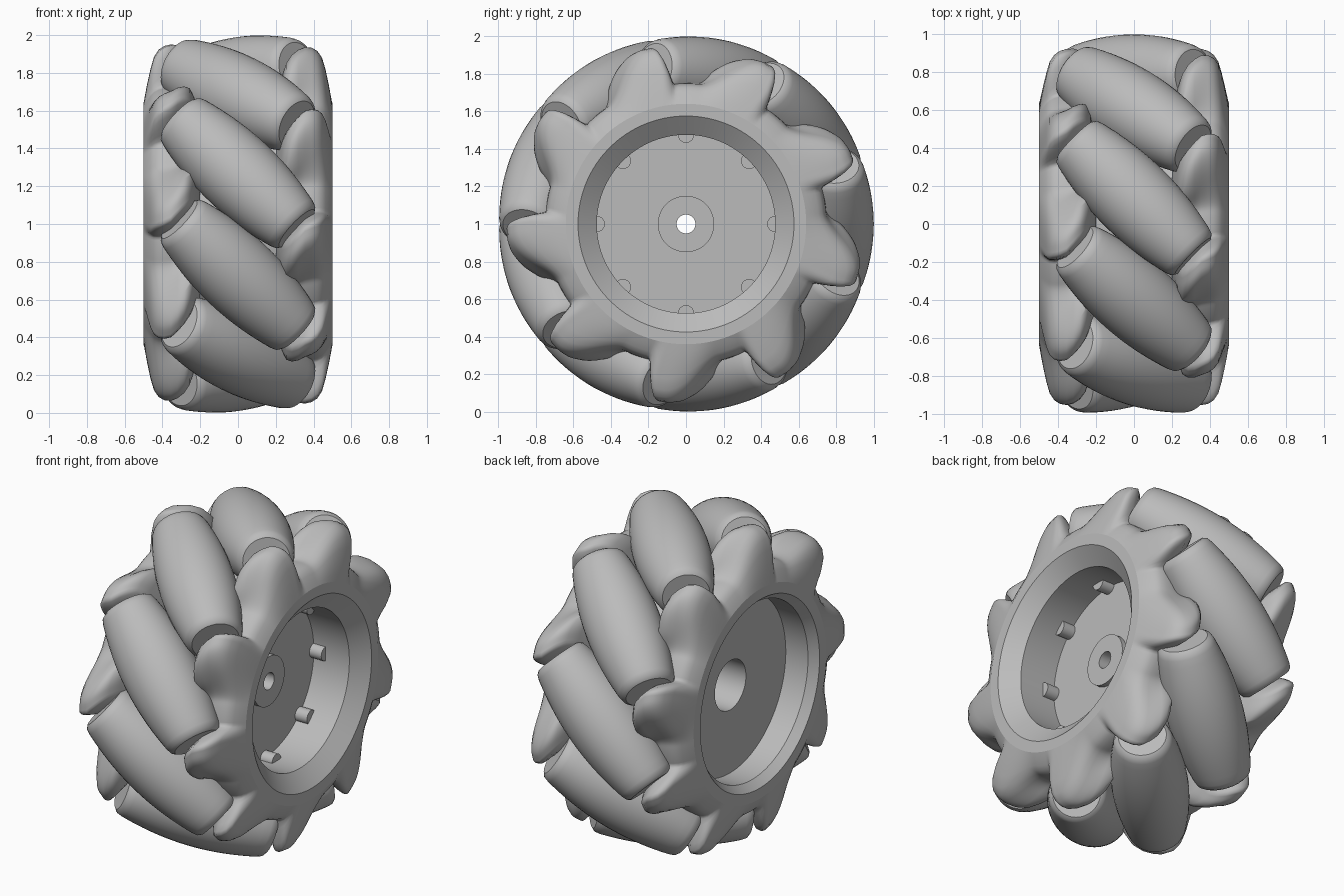
import bpy, bmesh, math
from mathutils import Matrix, Vector

if "Cube" in bpy.data.objects:
    bpy.data.objects.remove(bpy.data.objects["Cube"])

COUNT = 9          # rollers around the wheel
PITCH = 360 / COUNT
AXLE = 0.787       # distance of roller centres from the wheel axis
STEPS = 360        # divisions around the wheel
CENTRE = Vector((0, 0, 1))

grey = bpy.data.materials.new("plain_grey")
grey.use_nodes = True
grey.diffuse_color = (0.5, 0.5, 0.5, 1)
grey.node_tree.nodes["Principled BSDF"].inputs["Base Color"].default_value = (0.5, 0.5, 0.5, 1)


def finish(name, bm, angle=35):
    bmesh.ops.recalc_face_normals(bm, faces=bm.faces)
    mesh = bpy.data.meshes.new(name)
    bm.to_mesh(mesh)
    bm.free()
    mesh.materials.append(grey)
    obj = bpy.data.objects.new(name, mesh)
    bpy.context.collection.objects.link(obj)
    bpy.ops.object.select_all(action="DESELECT")
    obj.select_set(True)
    bpy.context.view_layer.objects.active = obj
    bpy.ops.object.shade_smooth_by_angle(angle=math.radians(angle))
    return obj


def ring_surface(bm, rings):
    """Skin a closed loop of closed sections."""
    loops = [[bm.verts.new(p) for p in ring] for ring in rings]
    for a, b in zip(loops, loops[1:] + loops[:1]):
        for j in range(len(a)):
            k = (j + 1) % len(a)
            bm.faces.new((a[j], a[k], b[k], b[j]))


def polar(x, r, angle):
    return CENTRE + Vector((x, r * math.cos(angle), r * math.sin(angle)))


def smooth(t):
    t = min(max(t, 0), 1)
    return t * t * (3 - 2 * t)


# Hub: one turned section with rim, web, boss and bore
hub_section = [(.21, .05), (.21, .15), (.18, .15), (.18, .475), (.42, .475), (.5, .575),
               (.5, .64), (.2, .62), (-.2, .62), (-.5, .64), (-.5, .575), (-.45, .535),
               (-.3, .535), (-.3, .15), (.05, .15), (.05, .05)]
bm = bmesh.new()
ring_surface(bm, [[polar(x, r, math.tau * i / STEPS) for x, r in hub_section]
                  for i in range(STEPS)])
finish("hub", bm)

# Lobed flanges: the section grows and shrinks around the wheel to hold the roller ends
flange_section = [(0, .5), (.15, .492), (.35, .48), (.6, .463), (.8, .445), (.92, .42),
                  (.98, .39), (1, .355), (.98, .32), (.92, .285), (.8, .255), (.55, .23), (0, .2)]


def lobe_height(degrees):
    u = (degrees - 15) % PITCH
    return .75 + .205 * smooth(u / 6) * (1 - smooth((u - 9) / 21))


def flange(name, side):
    bm = bmesh.new()
    rings = []
    for i in range(STEPS):
        degrees = 360 * i / STEPS
        top = lobe_height(degrees)
        ring = []
        for f, x in flange_section:
            r = .64 + (top - .64) * f
            # lean the inner part of the lobe along the roller's end face
            slope = 1.1 if x < .36 else .35
            lean = (.36 - x) * slope * smooth((r - .64) / .2)
            ring.append(polar(side * x, r, side * (math.radians(degrees) + lean)))
        rings.append(ring)
    ring_surface(bm, rings)
    return finish(name, bm, 50)


flange("left_flange", 1)
flange("right_flange", -1)

# Rollers: barrels whose profile follows the outer circle of the wheel
HALF = .44
stations = [-HALF + 2 * HALF * i / 20 for i in range(21)]
barrel = [(s, 1 - math.sqrt(AXLE ** 2 + s * s / 2)) for s in stations]
end_r = barrel[0][1]
barrel[0] = (-HALF + .015, end_r)
barrel[-1] = (HALF - .015, end_r)
barrel = [(-HALF, end_r - .02)] + barrel + [(HALF, end_r - .02)]

for n in range(COUNT):
    a = math.radians(n * PITCH)
    radial = Vector((0, math.cos(a), math.sin(a)))
    tangent = Vector((0, -math.sin(a), math.cos(a)))
    along = (Vector((1, 0, 0)) + tangent).normalized()
    across = radial.cross(along)
    middle = CENTRE + radial * AXLE
    bm = bmesh.new()
    loops = []
    for s, r in barrel:
        loops.append([bm.verts.new(middle + along * s
                                   + radial * (r * math.cos(math.tau * k / 40))
                                   + across * (r * math.sin(math.tau * k / 40)))
                      for k in range(40)])
    for p, q in zip(loops, loops[1:]):
        for k in range(40):
            m = (k + 1) % 40
            bm.faces.new((p[k], p[m], q[m], q[k]))
    bm.faces.new(loops[0])
    bm.faces.new(loops[-1])
    finish(f"roller_{n + 1}", bm)

# Screw bosses around the web
bm = bmesh.new()
for n in range(8):
    place = Matrix.Translation(polar(.21, .475, math.tau * n / 8)) @ Matrix.Rotation(math.pi / 2, 4, "Y")
    bmesh.ops.create_cone(bm, cap_ends=True, segments=24, radius1=.043, radius2=.043,
                          depth=.1, matrix=place)
finish("screw_bosses", bm)
